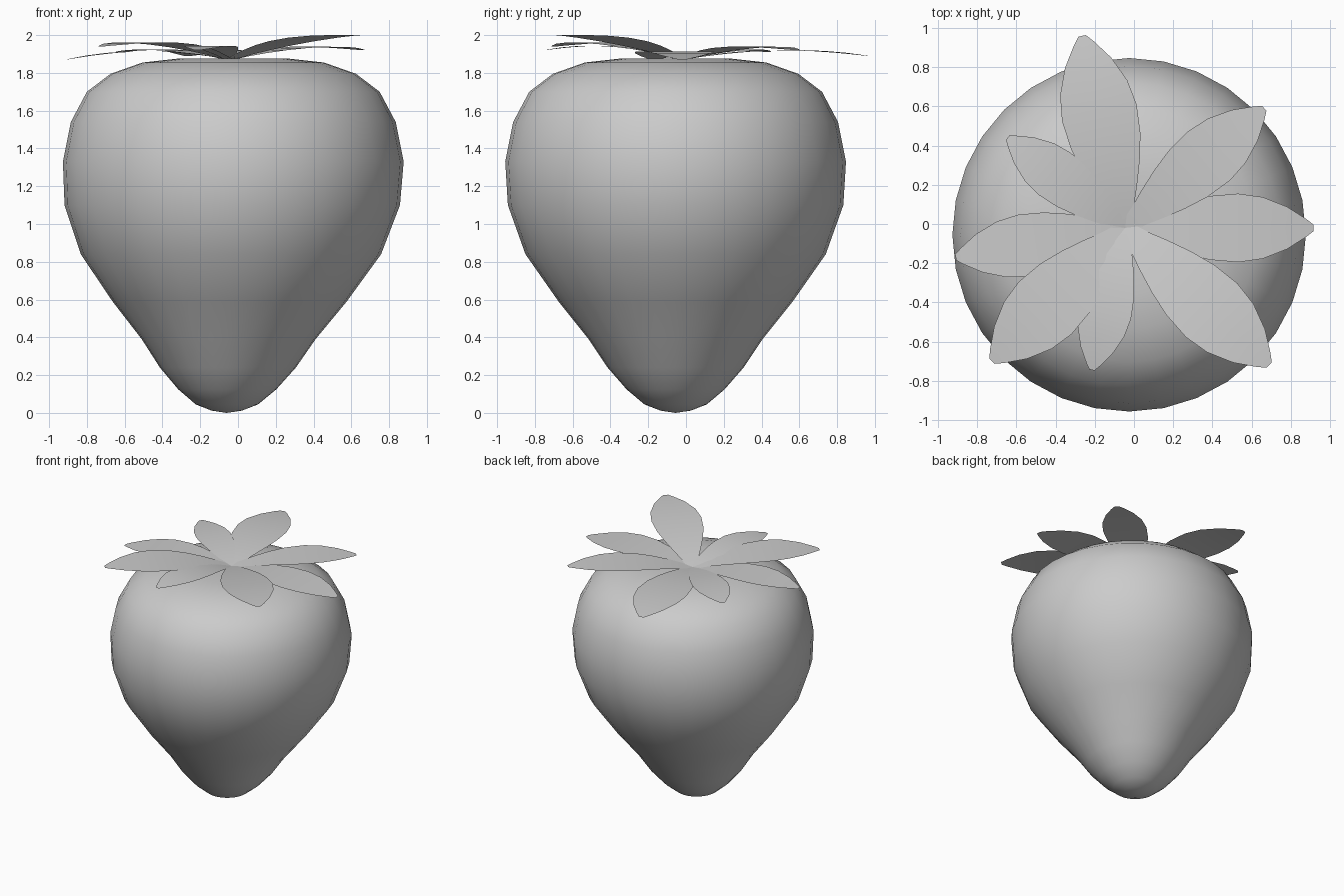
import bpy, bmesh, math
from mathutils import Vector

if "Cube" in bpy.data.objects:
    bpy.data.objects.remove(bpy.data.objects["Cube"])


def make_object(name, bm):
    mesh = bpy.data.meshes.new(name)
    bm.to_mesh(mesh)
    bm.free()
    for poly in mesh.polygons:
        poly.use_smooth = True
    obj = bpy.data.objects.new(name, mesh)
    bpy.context.collection.objects.link(obj)
    return obj


# Fruit body: lathe-like rings (z, radius), axis leaning slightly near the tip
SIDES = 32
PROFILE = [(0.012, 0.08), (0.045, 0.165), (0.125, 0.26), (0.24, 0.36),
           (0.39, 0.46), (0.59, 0.62), (0.84, 0.795), (1.10, 0.888),
           (1.33, 0.902), (1.54, 0.86), (1.70, 0.775), (1.795, 0.65),
           (1.855, 0.48), (1.875, 0.30), (1.87, 0.12)]


def axis(z):
    k = min(z / 1.3, 1)
    return -0.06 + 0.035 * k, -0.055


bm = bmesh.new()
rings = []
for z, r in PROFILE:
    cx, cy = axis(z)
    rings.append([bm.verts.new((cx + r * math.cos(2 * math.pi * i / SIDES),
                                cy + r * math.sin(2 * math.pi * i / SIDES), z))
                  for i in range(SIDES)])
bottom = bm.verts.new((*axis(0), 0))
top = bm.verts.new((*axis(1.865), 1.865))
for i in range(SIDES):
    j = (i + 1) % SIDES
    for a, b in zip(rings, rings[1:]):
        bm.faces.new((a[i], a[j], b[j], b[i]))
    bm.faces.new((bottom, rings[0][j], rings[0][i]))
    bm.faces.new((top, rings[-1][i], rings[-1][j]))
make_object("fruit_body", bm)

# Leaves: arched blades, each (tip x, tip y, middle z, tip z, half width)
BASE = Vector((-0.045, -0.02, 1.87))
LEAVES = [(-0.265, 0.96, 1.92, 1.89, 0.195),
          (0.665, 0.59, 1.935, 1.92, 0.165),
          (0.915, -0.02, 1.915, 1.87, 0.175),
          (0.69, -0.72, 1.975, 2.00, 0.19),
          (-0.215, -0.745, 1.94, 1.92, 0.135),
          (-0.725, -0.70, 1.955, 1.94, 0.19),
          (-0.91, -0.17, 1.915, 1.87, 0.16),
          (-0.645, 0.44, 1.92, 1.91, 0.135)]
# Blade outline: (fraction of length, fraction of half width)
OUTLINE = [(0, 0.2), (0.1, 0.35), (0.2, 0.55), (0.32, 0.76), (0.45, 0.93),
           (0.6, 1.0), (0.73, 0.9), (0.86, 0.62), (0.96, 0.27), (1, 0.1)]


def make_leaf(name, tx, ty, mid_z, tip_z, half):
    along = Vector((tx, ty, 0)) - Vector((BASE.x, BASE.y, 0))
    side = Vector((-along.y, along.x, 0)).normalized()
    bm = bmesh.new()
    rows = []
    for t, w in OUTLINE:
        p = BASE + along * t
        p.z = (BASE.z * (1 - t) * (1 - 2 * t) + 4 * mid_z * t * (1 - t)
               + tip_z * t * (2 * t - 1))
        rows.append([bm.verts.new(p + side * (half * w * s)) for s in (-1, 0, 1)])
    for a, b in zip(rows, rows[1:]):
        for k in (0, 1):
            bm.faces.new((a[k], b[k], b[k + 1], a[k + 1]))
    make_object(name, bm)


for n, leaf in enumerate(LEAVES, 1):
    make_leaf(f"leaf_{n}", *leaf)
